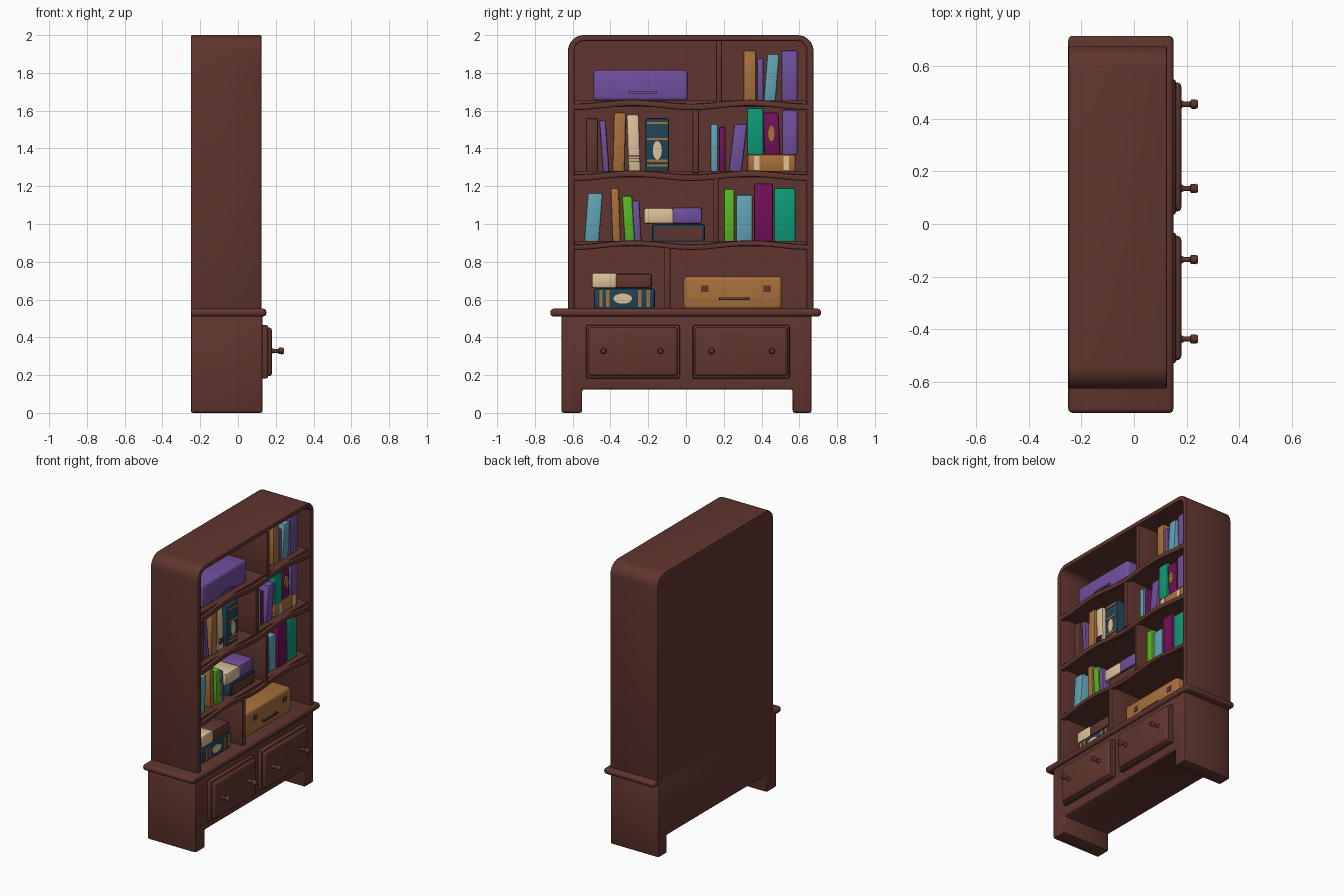
import bpy, bmesh, math
from mathutils import Vector

if "Cube" in bpy.data.objects:
    bpy.data.objects.remove(bpy.data.objects["Cube"])

def srgb(r, g, b):
    return tuple(((c / 255 + 0.055) / 1.055) ** 2.4 for c in (r, g, b)) + (1,)

COLOURS = {
    "wood": (96, 53, 46), "purple": (112, 80, 158), "blue": (98, 163, 180),
    "green": (14, 154, 118), "lime": (88, 184, 34), "magenta": (114, 16, 88),
    "tan": (168, 112, 60), "cream": (220, 194, 154), "navy": (32, 66, 86),
}
MATS = {}
for n, c in COLOURS.items():
    MATS[n] = bpy.data.materials.new(n)
    MATS[n].diffuse_color = srgb(*c)

def finish(bm, name, mat, bevel=0, segs=2):
    bmesh.ops.recalc_face_normals(bm, faces=bm.faces)
    if bevel:
        edges = [e for e in bm.edges if e.calc_face_angle(0) > 0.6]
        bmesh.ops.bevel(bm, geom=edges, offset=bevel, segments=segs, profile=0.5,
                        affect='EDGES', clamp_overlap=True)
    me = bpy.data.meshes.new(name)
    bm.to_mesh(me)
    bm.free()
    me.materials.append(MATS[mat])
    ob = bpy.data.objects.new(name, me)
    bpy.context.collection.objects.link(ob)
    return ob

def prism(name, pts, x0, x1, mat="wood", bevel=0.0, segs=2):
    """Extrude a (y, z) outline along x."""
    bm = bmesh.new()
    a = [bm.verts.new((x0, y, z)) for y, z in pts]
    b = [bm.verts.new((x1, y, z)) for y, z in pts]
    bm.faces.new(a)
    bm.faces.new(b[::-1])
    n = len(pts)
    for i in range(n):
        j = (i + 1) % n
        bm.faces.new((a[i], a[j], b[j], b[i]))
    return finish(bm, name, mat, bevel, segs)

def box(name, y0, y1, z0, z1, x0, x1, mat="wood", bevel=0.0, lean=0.0, segs=2):
    pts = [(y0, z0), (y1, z0), (y1 + lean, z1), (y0 + lean, z1)]
    return prism(name, pts, x0, x1, mat, bevel, segs)

def arch(y0, y1, z0, z1, r, n=8):
    """Outline with rounded top corners, from bottom left over to bottom right."""
    pts = [(y0, z0)]
    for i in range(n + 1):
        t = math.pi / 2 * i / n
        pts.append((y0 + r - r * math.cos(t), z1 - r + r * math.sin(t)))
    for i in range(n + 1):
        t = math.pi / 2 * i / n
        pts.append((y1 - r + r * math.sin(t), z1 - r + r * math.cos(t)))
    return pts + [(y1, z0)]

# Upper case: frame and back panel
outer = arch(-0.625, 0.675, 0.54, 2.0, 0.085)
inner = arch(-0.59, 0.638, 0.54, 1.968, 0.05)
prism("case_frame", outer + inner[::-1], -0.25, 0.125, bevel=0.008)
prism("back_panel", arch(-0.62, 0.67, 0.54, 1.995, 0.085), -0.249, -0.205)

# Base with legs cut out, waist moulding
prism("base", [(-0.66, 0), (-0.55, 0), (-0.55, 0.125), (0.565, 0.125), (0.565, 0),
               (0.665, 0), (0.665, 0.53), (-0.66, 0.53)], -0.25, 0.13, bevel=0.012)
box("waist_moulding", -0.718, 0.715, 0.51, 0.552, -0.25, 0.15, bevel=0.018, segs=3)

# Drawers and their knobs
def knob(name, y, z):
    profile = [(0.17, 0.022), (0.18, 0.015), (0.19, 0.010), (0.212, 0.010),
               (0.217, 0.017), (0.235, 0.018), (0.244, 0.012)]
    bm = bmesh.new()
    n, rings = 16, []
    for x, r in profile:
        rings.append([bm.verts.new((x, y + r * math.cos(2 * math.pi * i / n),
                                    z + r * math.sin(2 * math.pi * i / n))) for i in range(n)])
    for p, q in zip(rings, rings[1:]):
        for i in range(n):
            bm.faces.new((p[i], p[(i + 1) % n], q[(i + 1) % n], q[i]))
    bm.faces.new(rings[0])
    bm.faces.new(rings[-1])
    finish(bm, name, "wood")

for i, (y0, y1, ka, kb) in enumerate([(-0.53, -0.032, -0.437, -0.135), (0.035, 0.55, 0.135, 0.455)]):
    box(f"drawer_{i}", y0, y1, 0.182, 0.465, 0.12, 0.16, bevel=0.012)
    box(f"drawer_panel_{i}", y0 + 0.012, y1 - 0.012, 0.194, 0.453, 0.14, 0.18, bevel=0.018, segs=3)
    knob(f"knob_{i}_a", ka, 0.328)
    knob(f"knob_{i}_b", kb, 0.328)

# Shelves with wavy front lips
for i, (z0, z1) in enumerate([(0.88, 0.91), (1.245, 1.28), (1.62, 1.655)]):
    box(f"shelf_{i}", -0.6, 0.65, z0, z1, -0.22, 0.1)
    ys = [-0.6 + 1.25 * k / 40 for k in range(41)]
    wave = [(y, 0.011 * math.cos(2 * math.pi * (y + 0.28) / 0.62)) for y in ys]
    lip = [(y, z1 - 0.008 + w) for y, w in wave] + [(y, z0 - 0.006 + w) for y, w in wave[::-1]]
    prism(f"shelf_lip_{i}", lip, 0.09, 0.122, bevel=0.007)

# Upright dividers
for i, (y0, y1, z0, z1) in enumerate([(-0.115, -0.082, 0.54, 0.89), (0.145, 0.172, 0.9, 1.25),
                                      (0.035, 0.068, 1.27, 1.63), (0.16, 0.19, 1.64, 1.98)]):
    box(f"divider_{i}", y0, y1, z0, z1, -0.22, 0.118, bevel=0.005)

# Upright books: y0, y1, top, lean, colour
FRONT, BACK = 0.065, -0.16
def row(label, z0, books):
    for k, (y0, y1, top, lean, col) in enumerate(books):
        box(f"{label}_book_{k}", y0, y1, z0, top, BACK, FRONT - 0.006 * (k % 2), col, 0.011, lean)

row("top_right", 1.65, [(0.305, 0.372, 1.92, 0, "tan"), (0.375, 0.41, 1.88, 0, "purple"),
                        (0.41, 0.475, 1.9, 0.02, "blue"), (0.505, 0.59, 1.92, 0, "purple")])
row("second_left", 1.275, [(-0.53, -0.465, 1.56, 0, "wood"), (-0.44, -0.405, 1.55, -0.02, "purple"),
                           (-0.39, -0.325, 1.59, 0.008, "tan"), (-0.305, -0.24, 1.58, -0.01, "cream"),
                           (-0.215, -0.09, 1.56, 0, "navy")])
row("second_right", 1.275, [(0.13, 0.17, 1.53, 0, "blue"), (0.175, 0.21, 1.515, 0, "magenta"),
                            (0.225, 0.295, 1.53, 0.03, "purple")])
row("second_stack", 1.365, [(0.323, 0.41, 1.615, 0, "green"), (0.415, 0.5, 1.59, -0.01, "magenta"),
                            (0.507, 0.59, 1.605, 0, "purple")])
row("third_left", 0.905, [(-0.54, -0.46, 1.165, 0.02, "blue"), (-0.39, -0.345, 1.19, -0.01, "tan"),
                          (-0.325, -0.27, 1.15, -0.015, "lime"), (-0.275, -0.235, 1.125, -0.012, "purple")])
row("third_right", 0.905, [(0.2, 0.258, 1.185, 0, "lime"), (0.265, 0.352, 1.155, 0, "blue"),
                           (0.36, 0.46, 1.215, 0, "magenta"), (0.465, 0.58, 1.19, 0, "green")])

# Books lying flat: y0, y1, z0, z1, colour
FLAT = [(0.325, 0.58, 1.275, 1.37, "tan"), (-0.18, 0.1, 0.905, 1.0, "navy"),
        (-0.225, -0.065, 1.0, 1.085, "cream"), (-0.075, 0.085, 1.0, 1.088, "purple"),
        (-0.488, -0.165, 0.548, 0.66, "navy"), (-0.5, -0.365, 0.66, 0.742, "cream"),
        (-0.375, -0.18, 0.66, 0.738, "wood")]
for k, (y0, y1, z0, z1, col) in enumerate(FLAT):
    box(f"flat_book_{k}", y0, y1, z0, z1, BACK, FRONT, col, 0.014)

# Spine bands and labels as thin plates
def plate(name, y0, y1, z0, z1, col):
    box(name, y0, y1, z0, z1, FRONT - 0.004, FRONT + 0.004, col)

def label(name, y, z, ry, rz, col):
    pts = [(y + ry * math.cos(math.pi * k / 8), z + rz * math.sin(math.pi * k / 8)) for k in range(16)]
    prism(name, pts, FRONT - 0.008, FRONT + 0.005, col)

for k, z in enumerate((1.31, 1.335, 1.45, 1.535)):
    plate(f"navy_spine_band_{k}", -0.207, -0.098, z - 0.006, z + 0.006, "tan")
label("navy_spine_label", -0.152, 1.42 - 0.03, 0.024, 0.05, "cream")
for k, y in enumerate((-0.45, -0.415, -0.245, -0.2)):
    plate(f"flat_navy_band_{k}", y - 0.009, y + 0.009, 0.56, 0.65, "tan")
label("flat_navy_label", -0.335, 0.605, 0.05, 0.027, "cream")
for k, y in enumerate((0.375, 0.53)):
    plate(f"flat_tan_band_{k}", y - 0.015, y + 0.015, 1.285, 1.36, "cream")
plate("flat_brown_spine", -0.165, 0.085, 0.918, 0.985, "wood")
label("magenta_spine_label", 0.452, 1.48, 0.02, 0.045, "tan")
for k, z in enumerate((1.33, 1.345, 1.36)):
    plate(f"cream_spine_band_{k}", -0.302, -0.25, z - 0.002, z + 0.002, "magenta")

# Storage cases with handles and latches
def handle(name, y0, y1, z, col):
    box(name, y0, y1, z - 0.007, z + 0.007, FRONT + 0.008, FRONT + 0.02, col, 0.004)
    for s, y in (("a", y0 + 0.01), ("b", y1 - 0.01)):
        box(f"{name}_post_{s}", y - 0.008, y + 0.008, z - 0.006, z + 0.006, FRONT - 0.01, FRONT + 0.012, col)

box("purple_case", -0.49, 0.01, 1.652, 1.815, -0.16, FRONT, "purple", 0.02, segs=3)
handle("purple_case_handle", -0.305, -0.155, 1.697, "purple")
box("tan_case", -0.012, 0.508, 0.548, 0.722, -0.16, FRONT, "tan", 0.02, segs=3)
handle("tan_case_handle", 0.175, 0.335, 0.604, "wood")
for k, y in enumerate((0.1, 0.43)):
    plate(f"tan_case_latch_{k}", y - 0.02, y + 0.02, 0.64, 0.675, "wood")

# Smooth shading with sharp edges kept
for ob in bpy.context.scene.objects:
    ob.select_set(True)
    bpy.context.view_layer.objects.active = ob
bpy.ops.object.shade_smooth_by_angle(angle=math.radians(40))

for m in bpy.data.materials:
    if m.users and not m.is_grease_pencil:
        m.use_nodes = True
        m.node_tree.nodes["Principled BSDF"].inputs["Base Color"].default_value = m.diffuse_color
